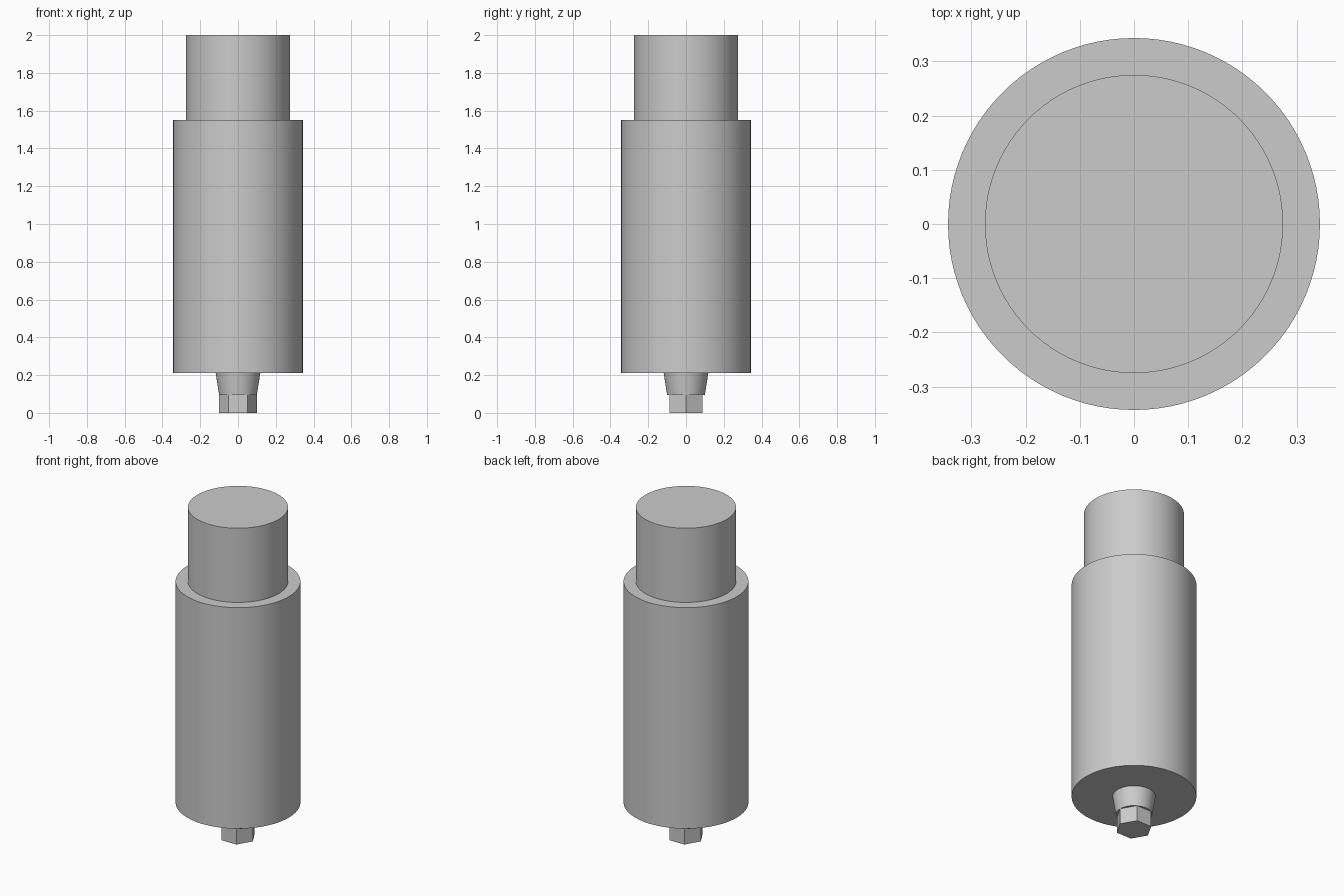
import bpy
import math

cube = bpy.data.objects.get("Cube")
if cube:
    bpy.data.objects.remove(cube, do_unlink=True)

# Single plain grey for the whole model
grey = bpy.data.materials.new("plain grey")
grey.use_nodes = True
colour = (0.6, 0.6, 0.6, 1)
grey.diffuse_color = colour
grey.node_tree.nodes["Principled BSDF"].inputs["Base Color"].default_value = colour


def turned_part(name, z_low, z_high, r_low, r_high, sides=96):
    """Upright cylinder, cone frustum or prism with sharp rims."""
    bpy.ops.mesh.primitive_cone_add(
        vertices=sides, radius1=r_low, radius2=r_high, depth=z_high - z_low,
        location=(0, 0, (z_low + z_high) / 2))
    part = bpy.context.object
    part.name = name
    part.data.materials.append(grey)
    bpy.ops.object.shade_smooth_by_angle(angle=math.radians(30))
    return part


# Stepped cylindrical body
turned_part("main_body", 0.21, 1.55, 0.343, 0.343)
turned_part("upper_body", 1.55, 2.0, 0.275, 0.275)

# Tapered neck under the body
turned_part("tapered_neck", 0.095, 0.21, 0.1, 0.118)

# Hexagonal drive with flats facing front and back, corners on the x axis
hexagon = turned_part("hex_drive", 0.0, 0.095, 0.1, 0.1, sides=6)
hexagon.rotation_euler.z = math.radians(30)
